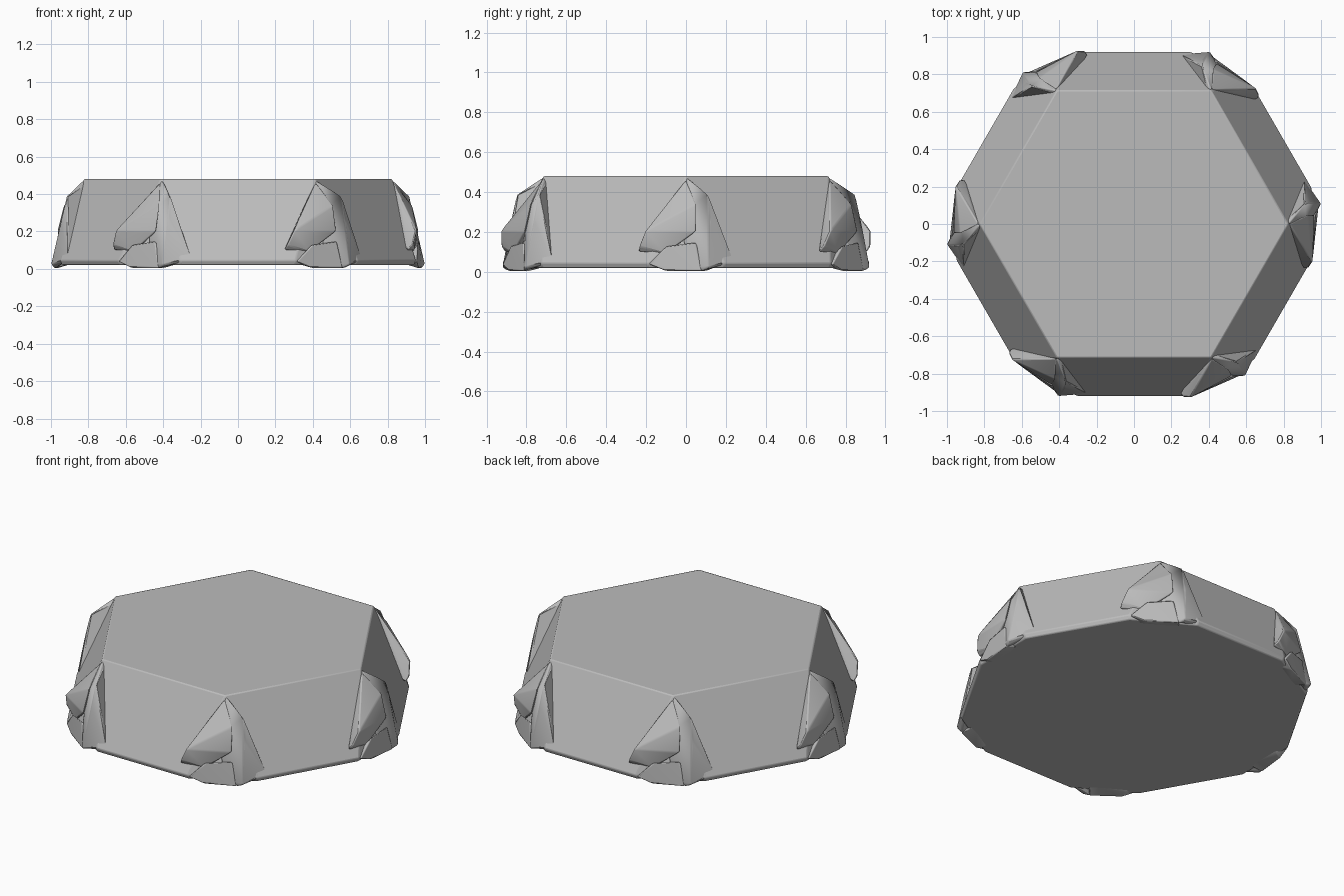
import bpy, bmesh, math
from mathutils import Matrix, Vector

cube = bpy.data.objects.get("Cube")
if cube:
    bpy.data.objects.remove(cube)

stone = bpy.data.materials.new("stone grey")
stone.use_nodes = True
grey = (0.5, 0.5, 0.5, 1)
stone.diffuse_color = grey
stone.node_tree.nodes["Principled BSDF"].inputs["Base Color"].default_value = grey


def add_hull(bm, points):
    """Closed faceted chunk around a few points."""
    verts = [bm.verts.new(p) for p in points]
    result = bmesh.ops.convex_hull(bm, input=verts)
    loose = [v for v in result["geom_interior"] if isinstance(v, bmesh.types.BMVert)]
    bmesh.ops.delete(bm, geom=loose, context="VERTS")


def finish(name, bm, bevel):
    bmesh.ops.dissolve_limit(bm, angle_limit=0.02, verts=bm.verts, edges=bm.edges)
    bmesh.ops.recalc_face_normals(bm, faces=bm.faces)
    mesh = bpy.data.meshes.new(name)
    bm.to_mesh(mesh)
    bm.free()
    mesh.materials.append(stone)
    obj = bpy.data.objects.new(name, mesh)
    bpy.context.collection.objects.link(obj)
    mod = obj.modifiers.new("worn edges", "BEVEL")
    mod.width, mod.segments, mod.limit_method = bevel, 2, "ANGLE"
    mod.angle_limit = math.radians(20)
    bpy.ops.object.select_all(action="DESELECT")
    obj.select_set(True)
    bpy.context.view_layer.objects.active = obj
    bpy.ops.object.shade_smooth_by_angle(angle=math.radians(25))
    return obj


turns = [Matrix.Rotation(math.radians(60 * i), 3, "Z") for i in range(6)]

# Hexagonal slab with sloping sides, cut corners and a small undercut rim
corner = [(0.825, 0, 0.48), (0.95, 0.194, 0.045), (0.95, -0.194, 0.045),
          (0.94, 0.19, 0.02), (0.94, -0.19, 0.02)]
bm = bmesh.new()
add_hull(bm, [t @ Vector(p) for t in turns for p in corner])
finish("hexagonal_slab", bm, 0.006)

# Broken rock at each corner: an upright spur and a shard leaning beside it
spur = [(0.80, 0, 0.47), (0.83, 0.005, 0.472), (0.915, 0.11, 0.39),
        (0.94, 0.12, 0.27), (1.0, 0.11, 0.02), (0.98, 0.08, 0.003),
        (0.91, 0.24, 0.05), (0.95, 0, 0.02), (0.92, -0.02, 0.3),
        (0.80, 0, 0.1)]
shard = [(0.83, 0, 0.465), (0.875, -0.1, 0.33), (0.955, -0.205, 0.205),
         (0.935, -0.235, 0.13), (0.91, -0.24, 0.1), (0.93, 0.05, 0.34),
         (0.965, 0.05, 0.2), (0.94, -0.1, 0.09), (0.82, -0.1, 0.15)]
foot = [(0.955, -0.19, 0.04), (0.965, -0.1, 0.004), (0.985, 0.08, 0.004),
        (0.96, -0.1, 0.13), (0.97, 0.05, 0.15), (0.88, -0.15, 0.03),
        (0.88, 0.1, 0.03)]
for i, turn in enumerate(turns):
    bm = bmesh.new()
    for chunk in (spur, shard, foot):
        add_hull(bm, [turn @ Vector(p) for p in chunk])
    finish(f"corner_rock_{i + 1}", bm, 0.008)
